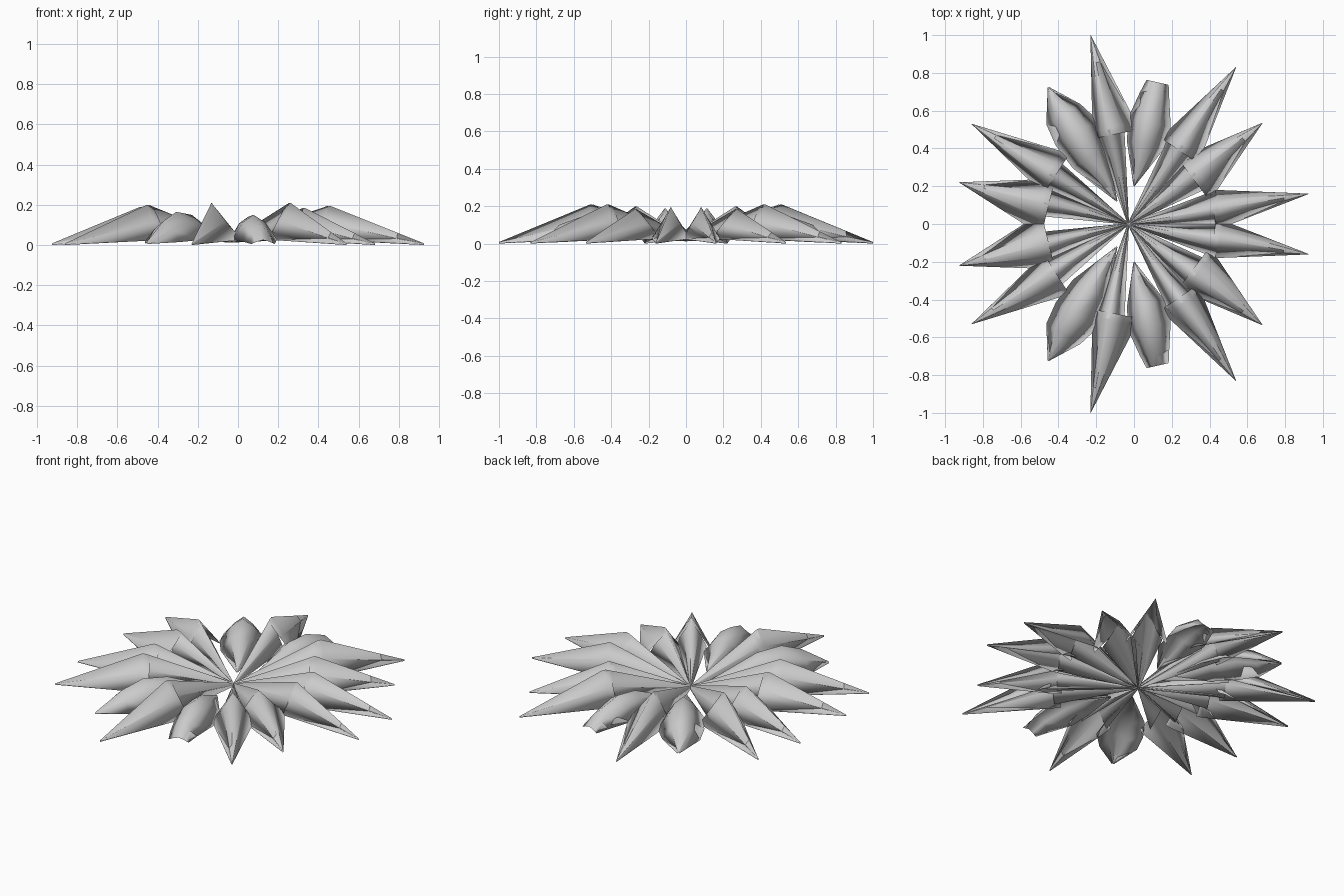
import bpy
from mathutils import Vector

if "Cube" in bpy.data.objects:
    bpy.data.objects.remove(bpy.data.objects["Cube"])

CENTRE = (-0.03, 0.0)
THICK = 0.008


def leaf(name, base, tip, sections):
    """Folded leaf, a thin closed shell; section = (t along axis, left width, right width, ridge z, edge z, bulge)."""
    base, tip = Vector((*base, 0)), Vector((*tip, 0))
    axis = tip - base
    side = Vector((-axis.y, axis.x, 0)).normalized()
    n = len(sections)
    for suffix, s in (("back", 1), ("front", -1)):
        verts, faces = [], []
        for layer in (0, 1):
            for i, (t, wl, wr, zr, ze, bulge) in enumerate(sections):
                p = base + axis * t
                zm = ze + (zr - ze) * bulge
                for j, (off, z) in enumerate(((-wr, ze), (-wr * .5, zm), (0, zr), (wl * .5, zm), (wl, ze))):
                    q = p + side * off
                    inner = 0 < i < n - 1 or n == 2
                    drop = THICK * layer if inner and 0 < j < 4 else 0
                    verts.append((q.x, q.y * s, max(z - drop, 0)))
        # the two layers share their long rims
        def index(layer, i, j):
            return (n * 5 if layer and 0 < j < 4 else 0) + i * 5 + j
        for layer in (0, 1):
            for i in range(n - 1):
                for j in range(4):
                    f = [index(layer, a, b) for a, b in ((i, j), (i, j + 1), (i + 1, j + 1), (i + 1, j))]
                    faces.append(f if (s < 0) != (layer == 1) else f[::-1])
        me = bpy.data.meshes.new(name)
        me.from_pydata(verts, [], faces)
        me.validate()
        ob = bpy.data.objects.new(f"{name}_{suffix}", me)
        bpy.context.collection.objects.link(ob)
        for p in me.polygons:
            p.use_smooth = True


# Long pointed leaves: tip, ridge height, blade left / right width, stalk left / right width
pointed = [
    ((0.925, 0.16), 0.195, 0.10, 0.10, .10, .08),
    ((0.68, 0.535), 0.185, 0.11, 0.15, .09, .10),
    ((0.54, 0.83), 0.21, 0.11, 0.115, .085, .09),
    ((-0.23, 1.0), 0.21, 0.09, 0.145, .08, .08),
    ((-0.86, 0.53), 0.20, 0.10, 0.135, .085, .085),
    ((-0.925, 0.22), 0.19, 0.155, 0.13, .07, .085),
]
for i, (tip, h, wl, wr, sl, sr) in enumerate(pointed):
    # narrow inner stalk rising to the fold
    leaf(f"leaf_stalk_{i + 1}", CENTRE, tip, [
        (0.0, .004, .004, .03, .012, .5),
        (0.5, sl, sr, h, .035, .5),
    ])
    # wider outer blade dropping to the tip
    leaf(f"leaf_blade_{i + 1}", CENTRE, tip, [
        (0.47, wl, wr, h - .012, .025, .5),
        (0.51, wl, wr, h, .025, .5),
        (1.0, .001, .001, .008, .0, .5),
    ])

# Short broad leaves with blunt ends
leaf("broad_leaf_left", (-0.09, 0.12), (-0.44, 0.70), [
    (0.0, .003, .003, .04, .03, .5),
    (0.4, .11, .10, .15, .035, .65),
    (0.62, .125, .135, .165, .025, .65),
    (0.80, .11, .10, .12, .015, .6),
    (1.04, .004, .004, .015, .005, .5),
])
leaf("broad_leaf_right", (0.0, 0.20), (0.125, 0.75), [
    (0.0, .003, .003, .04, .03, .5),
    (0.4, .09, .11, .14, .035, .7),
    (0.62, .11, .12, .15, .025, .7),
    (0.87, .08, .08, .10, .015, .65),
    (1.0, .06, .06, .025, .005, .6),
])
